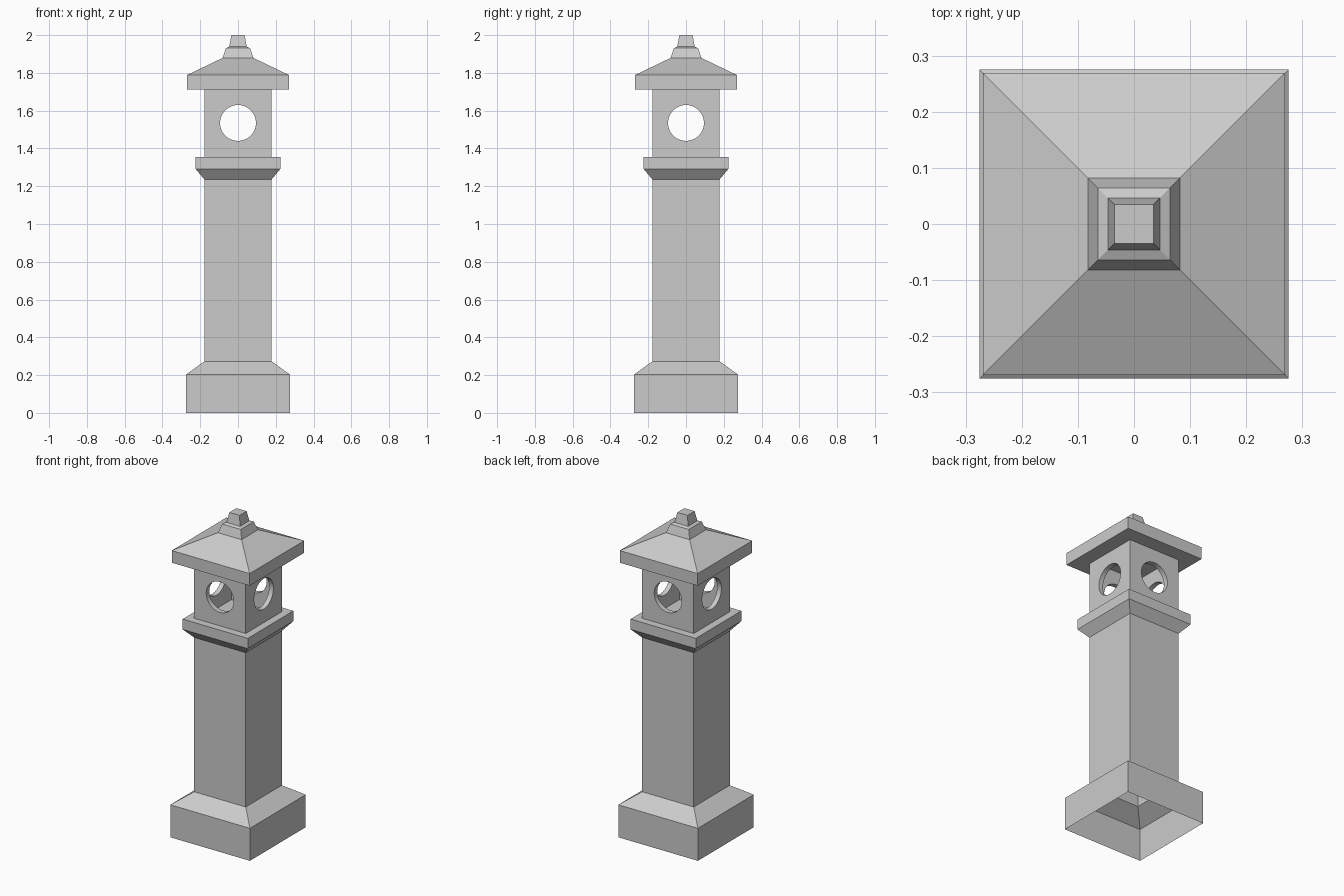
import bpy
import bmesh
import math

if "Cube" in bpy.data.objects:
    bpy.data.objects.remove(bpy.data.objects["Cube"])


def square_loft(name, profile, cap_bottom=False, cap_top=False, closed=False):
    """Stack square rings given as (half width, height) and bridge them."""
    bm = bmesh.new()
    rings = [[bm.verts.new((sx * h, sy * h, z))
              for sx, sy in ((-1, -1), (1, -1), (1, 1), (-1, 1))]
             for h, z in profile]
    pairs = list(zip(rings, rings[1:]))
    if closed:
        pairs.append((rings[-1], rings[0]))
    for low, high in pairs:
        for i in range(4):
            j = (i + 1) % 4
            bm.faces.new((low[i], low[j], high[j], high[i]))
    if cap_bottom:
        bm.faces.new(rings[0][::-1])
    if cap_top:
        bm.faces.new(rings[-1])
    mesh = bpy.data.meshes.new(name)
    bm.to_mesh(mesh)
    bm.free()
    obj = bpy.data.objects.new(name, mesh)
    bpy.context.collection.objects.link(obj)
    return obj


# Pillar: open-bottomed plinth, shaft and flared collar in one shell
square_loft("pillar", [(0.275, 0), (0.275, 0.203), (0.178, 0.273),
                       (0.178, 1.236), (0.225, 1.292), (0.225, 1.356)],
            cap_top=True)

# Lantern: hollow square box with thin walls
LOW, HIGH, OUTER, INNER = 1.356, 1.713, 0.178, 0.148
lantern = square_loft("lantern_box", [(OUTER, LOW), (OUTER, HIGH),
                                      (INNER, HIGH), (INNER, LOW)], closed=True)

# Round windows through all four walls
for name, rotation in (("window_cutter_y", (math.pi / 2, 0, 0)),
                       ("window_cutter_x", (0, math.pi / 2, 0))):
    bpy.ops.mesh.primitive_cylinder_add(vertices=48, radius=0.095, depth=0.6,
                                        location=(0, 0, 1.535), rotation=rotation)
    cutter = bpy.context.object
    cutter.name = name
    cutter.hide_render = True
    cutter.display_type = 'WIRE'
    cut = lantern.modifiers.new(name, 'BOOLEAN')
    cut.operation = 'DIFFERENCE'
    cut.solver = 'EXACT'
    cut.object = cutter

# Roof: eave slab, hipped slope and stepped finial
square_loft("roof", [(0.269, 1.713), (0.269, 1.789), (0.082, 1.879),
                     (0.064, 1.931), (0.046, 1.939), (0.035, 2.0)],
            cap_bottom=True, cap_top=True)
